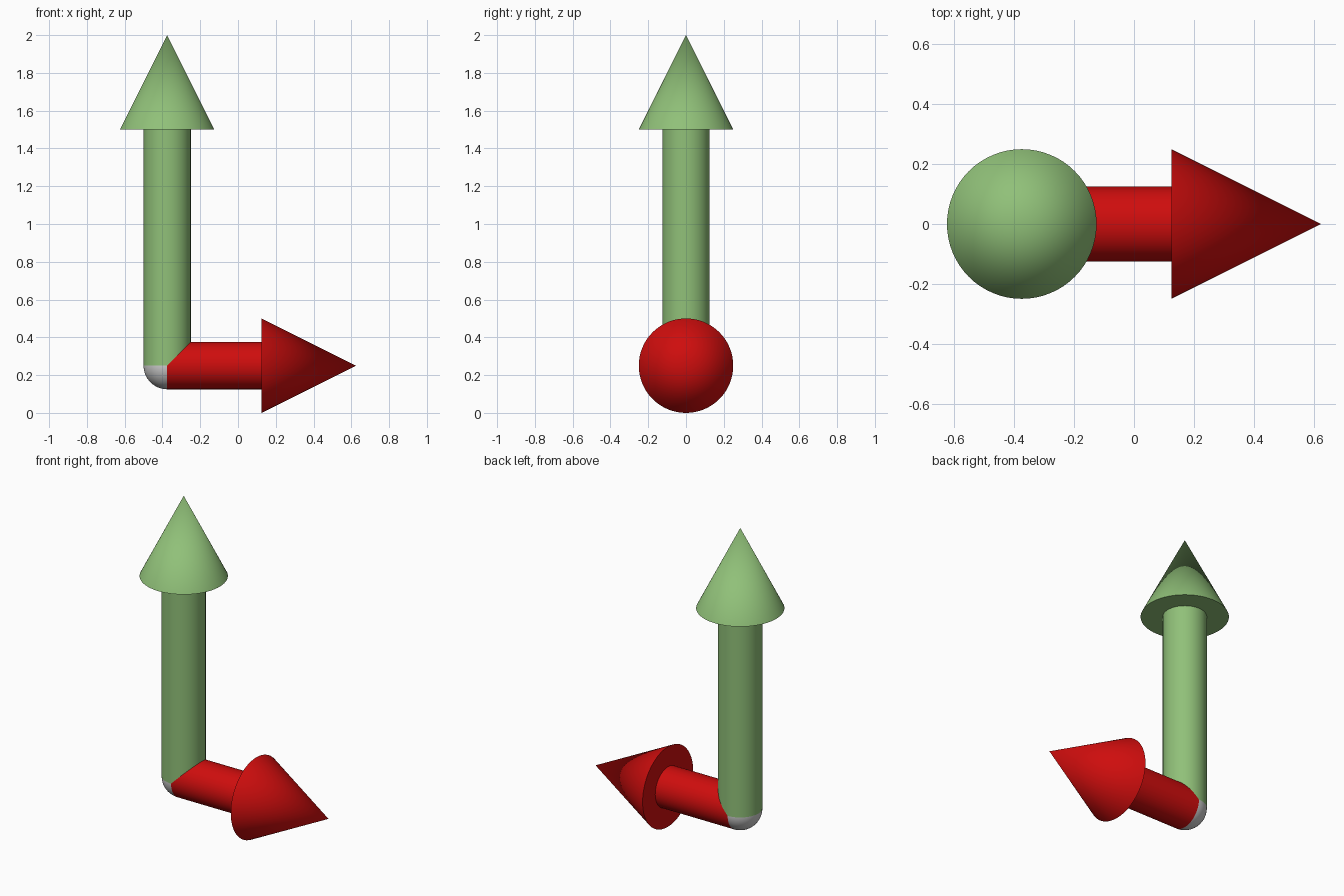
import bpy
import math
from mathutils import Vector

cube = bpy.data.objects.get("Cube")
if cube:
    bpy.data.objects.remove(cube, do_unlink=True)

SHAFT_R, HEAD_R, HEAD_LEN, SIDES = 0.125, 0.25, 0.5, 64
CORNER = Vector((-0.375, 0, 0.25))


def material(name, rgb):
    mat = bpy.data.materials.new(name)
    mat.use_nodes = True
    color = (*rgb, 1)
    mat.diffuse_color = color
    mat.node_tree.nodes["Principled BSDF"].inputs["Base Color"].default_value = color
    return mat


def finish(name, mat):
    obj = bpy.context.object
    obj.name = name
    obj.data.materials.append(mat)
    bpy.ops.object.shade_smooth_by_angle(angle=math.radians(35))


def arrow(name, direction, shaft_len, mat):
    """Round shaft from the corner, topped by a cone head."""
    axis = Vector(direction)
    turn = axis.to_track_quat('Z', 'Y').to_euler()
    bpy.ops.mesh.primitive_cylinder_add(
        vertices=SIDES, radius=SHAFT_R, depth=shaft_len,
        location=CORNER + axis * shaft_len / 2, rotation=turn)
    finish(name + "_shaft", mat)
    bpy.ops.mesh.primitive_cone_add(
        vertices=SIDES, radius1=HEAD_R, radius2=0, depth=HEAD_LEN,
        location=CORNER + axis * (shaft_len + HEAD_LEN / 2), rotation=turn)
    finish(name + "_head", mat)


green = material("soft green", (0.28, 0.53, 0.19))
red = material("deep red", (0.62, 0.004, 0.004))
grey = material("light grey", (0.6, 0.6, 0.6))

# Tall upright arrow and short sideways arrow
arrow("upright_arrow", (0, 0, 1), 1.25, green)
arrow("sideways_arrow", (1, 0, 0), 0.5, red)

# Rounded joint where the shafts meet
bpy.ops.mesh.primitive_uv_sphere_add(
    segments=SIDES, ring_count=SIDES // 2, radius=SHAFT_R, location=CORNER)
finish("corner_ball", grey)
